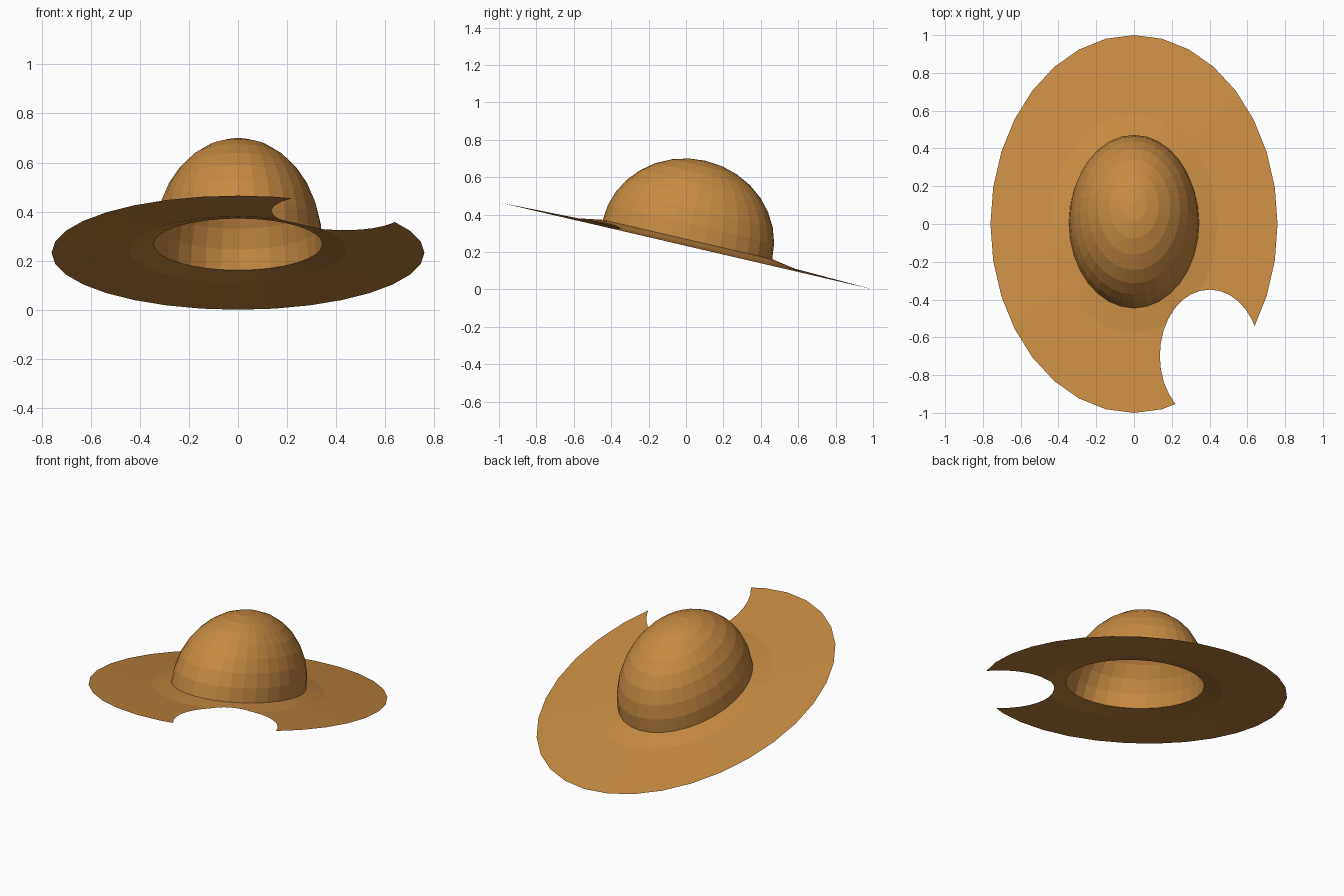
import bpy, bmesh, math
from mathutils import Vector, Matrix

if "Cube" in bpy.data.objects:
    bpy.data.objects.remove(bpy.data.objects["Cube"])

SEG = 32
TILT = math.atan(0.2325)           # front of the brim is tipped up
RX, RY = 0.76, 1.0 / math.cos(TILT)
BASE_R, BASE_H, DOME_H = 0.453, 0.035, 0.432

tan = bpy.data.materials.new("tan_felt")
tan.diffuse_color = (0.565, 0.254, 0.053, 1)
tan.use_nodes = True
tan.node_tree.nodes["Principled BSDF"].inputs["Base Color"].default_value = tan.diffuse_color


def lathe(profile):
    """Spin (radius, height) points round z; a zero radius closes with a fan."""
    bm = bmesh.new()
    rings = []
    for r, z in profile:
        n = SEG if r > 0 else 1
        rings.append([bm.verts.new((r * math.cos(2 * math.pi * i / SEG),
                                    r * math.sin(2 * math.pi * i / SEG), z))
                      for i in range(n)])
    for a, b in zip(rings, rings[1:]):
        for i in range(SEG):
            j = (i + 1) % SEG
            if len(b) == 1:
                bm.faces.new((a[i], a[j], b[0]))
            else:
                bm.faces.new((a[i], a[j], b[j], b[i]))
    return bm


def finish(bm, name):
    """Stretch to an oval, tip it and lift it into place."""
    m = (Matrix.Translation((0, 0, 0.2325)) @ Matrix.Rotation(-TILT, 4, 'X')
         @ Matrix.Diagonal((RX, RY, 1, 1)))
    bm.transform(m)
    bm.normal_update()
    me = bpy.data.meshes.new(name)
    bm.to_mesh(me)
    bm.free()
    me.materials.append(tan)
    ob = bpy.data.objects.new(name, me)
    bpy.context.collection.objects.link(ob)
    return ob


def bite(bm, cx, cy, radius, sides):
    """Carve a round notch by clipping faces against each side of a polygon."""
    inside = list(bm.faces)
    apothem = radius * math.cos(math.pi / sides)
    for k in range(sides):
        a = 2 * math.pi * (k + 0.5) / sides
        n = Vector((math.cos(a), math.sin(a), 0))
        co = Vector((cx, cy, 0)) + n * apothem
        geom = list({v for f in inside for v in f.verts}
                    | {e for f in inside for e in f.edges}) + inside
        res = bmesh.ops.bisect_plane(bm, geom=geom, dist=1e-6,
                                     plane_co=co, plane_no=n)
        faces = {g for g in res["geom"] if isinstance(g, bmesh.types.BMFace)}
        faces |= {f for f in inside if f.is_valid}
        inside = [f for f in faces
                  if (f.calc_center_median() - co).dot(n) < 0]
    bmesh.ops.delete(bm, geom=inside, context='FACES')


# Brim: thin sheet rising slightly to the crown, with a bite at the front right
brim = lathe([(1.0, 0), (0.58, 0.013), (BASE_R, BASE_H)])
bite(brim, 0.53, -0.70, 0.35, 32)
finish(brim, "brim")

# Crown: open half dome
steps = 8
dome = [(BASE_R * math.cos(math.pi / 2 * i / steps),
         BASE_H + DOME_H * math.sin(math.pi / 2 * i / steps)) for i in range(steps)]
finish(lathe(dome + [(0, BASE_H + DOME_H)]), "crown")
